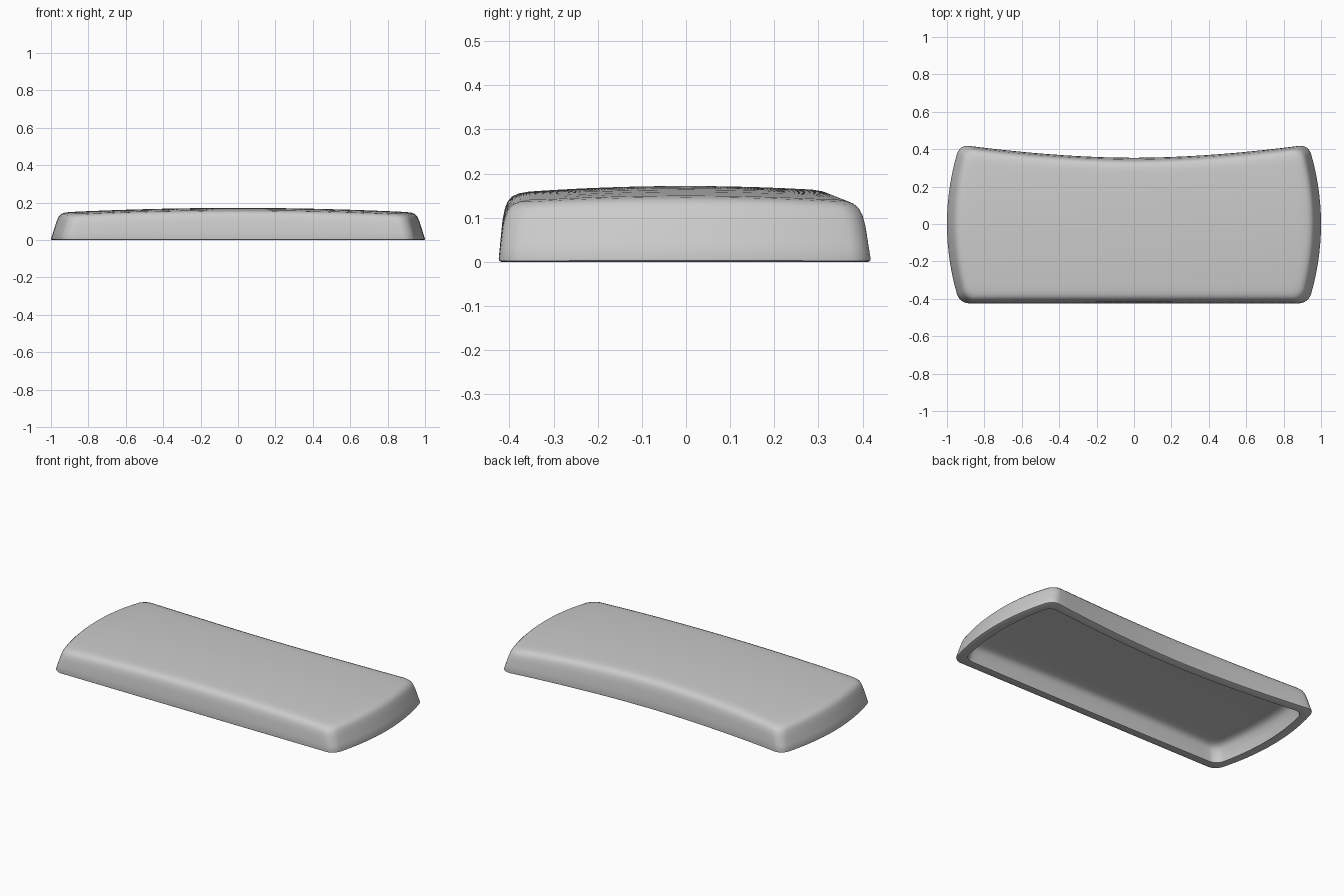
import bpy, bmesh, math

if "Cube" in bpy.data.objects:
    bpy.data.objects.remove(bpy.data.objects["Cube"])

HX, HY, R = 1.0, 0.424, 0.05


def top_z(x, y):
    # gently crowned upper surface
    return 0.172 - 0.027 * x * x - 0.1 * y * y


def warp(x, y):
    # bowed ends, straight front, concave back
    wx = x * (1 - 0.068 * (y / HY) ** 2)
    drop = 0.07 * (1 - min(1, abs(wx) / 0.93) ** 1.8)
    return wx, y - drop * (y + HY) / (2 * HY)


def outline(dx, dy):
    # rounded rectangle inset by dx, dy
    cx, cy = HX - dx - R, HY - dy - R
    corners = [(cx, cy), (-cx, cy), (-cx, -cy), (cx, -cy)]
    pts = []
    for i, (px, py) in enumerate(corners):
        for k in range(7):
            a = math.pi / 2 * (i + k / 6)
            pts.append((px + R * math.cos(a), py + R * math.sin(a)))
        nx, ny = corners[(i + 1) % 4]
        a = math.pi / 2 * (i + 1)
        ox, oy = R * math.cos(a), R * math.sin(a)
        n = 32 if i % 2 == 0 else 14
        for k in range(1, n):
            t = k / n
            pts.append((px + (nx - px) * t + ox, py + (ny - py) * t + oy))
    return pts


bm = bmesh.new()


def ring(dx, dy, f, s=1.0):
    verts = []
    for x, y in outline(dx, dy):
        x, y = warp(x * s, y * s)
        verts.append(bm.verts.new((x, y, f * top_z(x, y))))
    return verts


def bridge(a, b):
    n = len(a)
    for i in range(n):
        j = (i + 1) % n
        bm.faces.new((a[i], a[j], b[j], b[i]))


def skin(profile):
    # wall rings followed by shrinking rings that close the surface
    rings = [ring(*p) for p in profile]
    dx, dy, f = profile[-1]
    rings += [ring(dx, dy, f, s) for s in (0.9, 0.78, 0.62, 0.45, 0.28, 0.12)]
    for a, b in zip(rings, rings[1:]):
        bridge(a, b)
    last = rings[-1]
    x, y = warp(0, 0)
    c = bm.verts.new((x, y, f * top_z(x, y)))
    for i in range(len(last)):
        bm.faces.new((last[i], last[(i + 1) % len(last)], c))
    return rings[0]


# outer shell
outer = skin([(.006, .006, 0), (.001, .001, .02), (0, 0, .05), (.012, .004, .3),
              (.026, .009, .6), (.036, .015, .78), (.044, .022, .88),
              (.056, .033, .95), (.074, .05, .985), (.1, .075, 1)])
# hollow underside
inner = skin([(.055, .055, 0), (.065, .06, .3), (.077, .068, .52), (.088, .078, .61),
              (.105, .095, .67), (.13, .12, .69)])
# flat bottom rim
bridge(outer, inner)
bmesh.ops.recalc_face_normals(bm, faces=bm.faces)

mesh = bpy.data.meshes.new("curved_cover")
bm.to_mesh(mesh)
bm.free()
cover = bpy.data.objects.new("curved_cover", mesh)
bpy.context.collection.objects.link(cover)
bpy.context.view_layer.objects.active = cover
cover.select_set(True)
bpy.ops.object.shade_smooth_by_angle(angle=math.radians(40))
